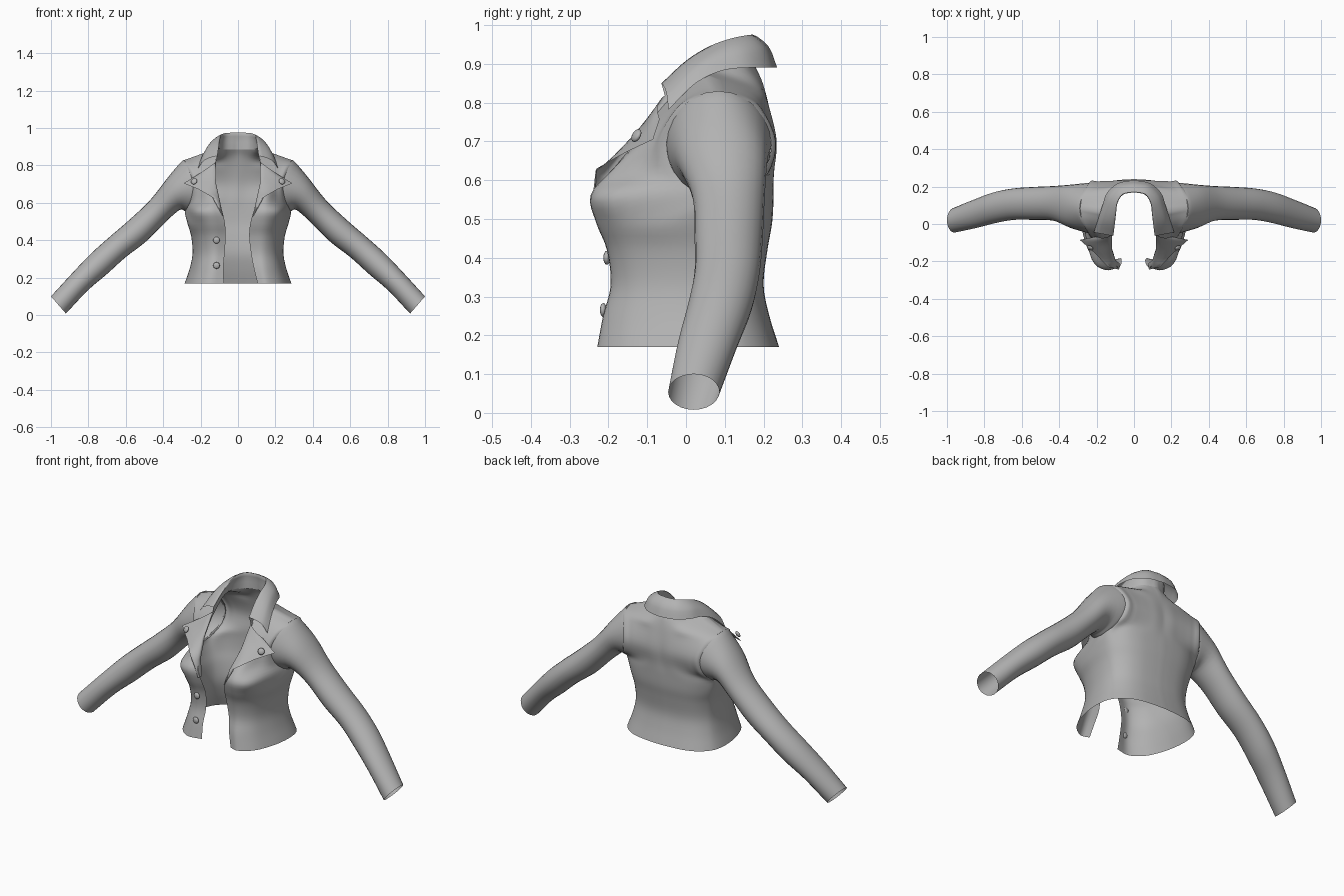
import bpy, bmesh, math
from mathutils import Vector as V

if "Cube" in bpy.data.objects:
    bpy.data.objects.remove(bpy.data.objects["Cube"])

grey = bpy.data.materials.new("grey_cloth")
grey.diffuse_color = (0.45, 0.45, 0.45, 1)
grey.use_nodes = True
grey.node_tree.nodes["Principled BSDF"].inputs["Base Color"].default_value = grey.diffuse_color


def spline(pts, n):
    """Smooth curve through the points, n steps per span."""
    p = [V(q) for q in pts]
    p = [p[0] * 2 - p[1]] + p + [p[-1] * 2 - p[-2]]
    out = []
    for i in range(1, len(p) - 2):
        a, b, c, d = p[i - 1:i + 3]
        for k in range(n):
            t = k / n
            out.append(0.5 * (2 * b + (c - a) * t + (2 * a - 5 * b + 4 * c - d) * t * t
                              + (3 * b - a - 3 * c + d) * t ** 3))
    return out + [p[-2]]


def grid(bm, rows, nu, nv, side=1, closed=False, skip=None):
    """Add a smooth surface through rows of points; side -1 mirrors it."""
    fine = [spline(r, nu) if nu > 1 else [V(q) for q in r] for r in rows]
    cols = [spline(c, nv) for c in zip(*fine)]
    vs = [[bm.verts.new((side * p.x, p.y, p.z)) for p in c] for c in cols]
    nc = len(vs)
    for i in range(nc if closed else nc - 1):
        for j in range(len(vs[0]) - 1):
            if skip and skip(i / nu, j / nv):
                continue
            a, b = vs[i], vs[(i + 1) % nc]
            f = [a[j], b[j], b[j + 1], a[j + 1]]
            bm.faces.new(f if side > 0 else f[::-1])


def finish(bm, name, angle=50):
    bmesh.ops.remove_doubles(bm, verts=bm.verts, dist=0.0008)
    loose = [v for v in bm.verts if not v.link_faces]
    bmesh.ops.delete(bm, geom=loose, context='VERTS')
    me = bpy.data.meshes.new(name)
    bm.to_mesh(me)
    bm.free()
    me.materials.append(grey)
    ob = bpy.data.objects.new(name, me)
    bpy.context.collection.objects.link(ob)
    bpy.ops.object.select_all(action='DESELECT')
    ob.select_set(True)
    bpy.context.view_layer.objects.active = ob
    bpy.ops.object.shade_smooth_by_angle(angle=math.radians(angle))
    return ob


def armhole(deg, front=True):
    s, c = math.sin(math.radians(deg)), math.cos(math.radians(deg))
    return V((0.24 + (0.058 if s > 0 else 0.042) * s * s,
              0.085 - 0.135 * c * (1 if front else -1), 0.69 + 0.135 * s))


# Torso: rows from hem to shoulder, columns from front edge round to back centre
XS = [0, .55, .8, .95, 1, .97, .87, .71, .5, .25, 0]
YS = [.94, .98, .77, .38, 0, .4, .64, .82, .93, .98, 1]
LOWER = [(.17, .285, -.232, .24), (.25, .258, -.217, .215), (.33, .243, -.197, .2),
         (.42, .25, -.207, .21), (.49, .27, -.235, .222), (.56, .285, -.25, .226)]
EDGE = {1: [.105, .085, .07, .06, .066, .085], -1: [.075, .078, .072, .066, .07, .085]}
# neckline point, armhole angle, front bulge, back centre
UPPER = [((.105, -.195, .62), -32, -.055, (0, .226, .62)),
         ((.12, -.128, .70), 4, -.014, (0, .23, .70)),
         ((.118, -.07, .78), 42, 0, (0, .215, .785)),
         ((.116, -.01, .845), 66, 0, (0, .198, .85))]


def torso_rows(side):
    rows = []
    for (z, w, f, b), e in zip(LOWER, EDGE[side]):
        r = [V((w * x, .04 + ((f if i < 5 else b) - .04) * y, z))
             for i, (x, y) in enumerate(zip(XS, YS))]
        r[0].x = e
        rows.append(r)
    rows[5][3:6] = [armhole(-68), armhole(-90), armhole(-68, False)]
    for neck, ang, bulge, back in UPPER:
        n, b = V(neck), V(back)
        f, k = armhole(ang), armhole(ang, False)
        push = V((0, bulge, 0))
        r = [n, n.lerp(f, .36) + push, n.lerp(f, .7) + push * .6, f, f.lerp(k, .5), k]
        r += [k.lerp(b, t) + V((0, .006, 0)) for t in (.2, .4, .6, .8)] + [b]
        rows.append(r)
    n, s = V((.115, .05, .89)), armhole(90)
    a, b = n.lerp(s, .36), n.lerp(s, .7)
    rows.append([n, a, b, s, s, s, b, a, n, V((.075, .145, .89)), V((0, .18, .89))])
    return rows


bm = bmesh.new()
for side in (1, -1):
    grid(bm, torso_rows(side), 4, 4, side, skip=lambda u, v: 3 <= u < 5 and v >= 5)
finish(bm, "torso")

# Sleeves: rings given by upper and lower outline, depth centre and half depth
RINGS = [(.37, .742, .312, .562, .095, .115), (.47, .615, .385, .50, .11, .093),
         (.58, .51, .49, .395, .11, .088), (.69, .415, .60, .31, .106, .084),
         (.79, .325, .70, .22, .087, .083), (.89, .22, .805, .13, .055, .077),
         (1.0, .10, .92, .008, .02, .066)]
N = 24
start = [armhole(360 * k / N) for k in range(N)]
mid = V((.25, .085, .69))
rings = [[mid.lerp(p, .96) - V((.012, 0, 0)) for p in start], start]
for x1, z1, x2, z2, yc, h in RINGS:
    c = V(((x1 + x2) / 2, yc, (z1 + z2) / 2))
    up = V(((x1 - x2) / 2, 0, (z1 - z2) / 2))
    rings.append([c + up * math.sin(math.tau * k / N)
                  - V((0, h * math.cos(math.tau * k / N), 0)) for k in range(N)])
for side, name in ((1, "left_sleeve"), (-1, "right_sleeve")):
    bm = bmesh.new()
    grid(bm, rings, 1, 4, side, closed=True)
    finish(bm, name)

# Collar: inner stand, crest and folded outer edge, from back centre to front
STAND = [(0, .178, .885), (.065, .152, .885), (.098, .10, .885), (.112, .045, .88),
         (.115, -.005, .845), (.118, -.05, .80)]
CREST = [(0, .172, .975), (.06, .16, .974), (.09, .115, .965), (.098, .06, .945),
         (.106, 0, .908), (.115, -.063, .85)]
OUTER = [(0, .235, .89), (.085, .218, .89), (.145, .165, .89), (.17, .095, .883),
         (.192, .025, .85), (.215, -.045, .782)]
bm = bmesh.new()
for side in (1, -1):
    rows = []
    for s, c, o in zip(STAND, CREST, OUTER):
        s, c, o = V(s), V(c), V(o)
        out = V((o.x - c.x, o.y - c.y, 0)) * .15 + V((0, 0, .012))
        rows.append([s, s.lerp(c, .6), c, c.lerp(o, .5) + out, o])
    grid(bm, rows, 3, 4, side)
finish(bm, "collar", 70)

# Lapels: fold line along the neckline, outer edge with pointed tip
FOLD = [(.078, -.232, .525), (.098, -.215, .61), (.12, -.148, .70),
        (.124, -.1, .76), (.122, -.06, .815)]
TIP = [(.083, -.237, .53), (.138, -.23, .63), (.21, -.155, .672),
       (.29, -.085, .705), (.205, -.068, .757)]
for side, name in ((1, "left_lapel"), (-1, "right_lapel")):
    bm = bmesh.new()
    rows = []
    for a, b in zip(FOLD, TIP):
        a, b = V(a), V(b)
        rows.append([a + V((0, .022, 0)), a, a.lerp(b, .5) + V((0, -.01, 0)), b])
    for r0, r1 in zip(rows, rows[1:]):
        grid(bm, [r0, r1], 3, 3, side)
    finish(bm, name, 60)

# Buttons: flattened domes on the lapels and the front edge
BUTTONS = [("left_lapel_button", (.235, -.128, .715), (.4, -.8, .45)),
           ("right_lapel_button", (-.235, -.128, .715), (-.4, -.8, .45)),
           ("upper_front_button", (-.115, -.204, .40), (-.1, -1, 0)),
           ("lower_front_button", (-.115, -.213, .265), (-.1, -1, 0))]
for name, loc, normal in BUTTONS:
    bm = bmesh.new()
    bmesh.ops.create_uvsphere(bm, u_segments=16, v_segments=8, radius=.018)
    for v in bm.verts:
        v.co.z *= .5
    ob = finish(bm, name)
    ob.location = loc
    ob.rotation_euler = V(normal).to_track_quat('Z', 'Y').to_euler()
